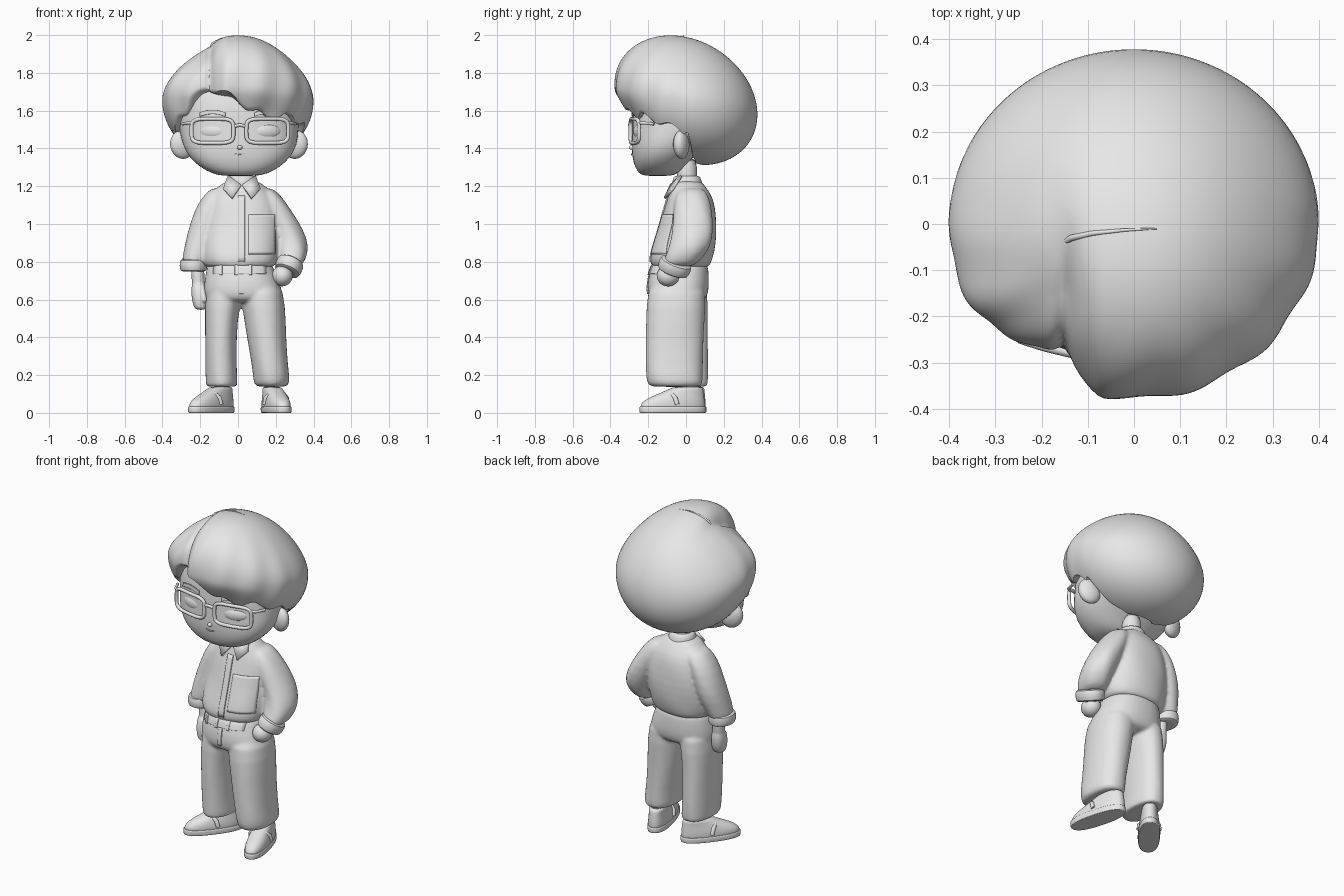
import bpy, bmesh, math
from mathutils import Vector, Matrix

if "Cube" in bpy.data.objects:
    bpy.data.objects.remove(bpy.data.objects["Cube"])

mat = bpy.data.materials.new("light_grey")
mat.diffuse_color = (0.8, 0.8, 0.8, 1)
mat.use_nodes = True
mat.node_tree.nodes["Principled BSDF"].inputs["Base Color"].default_value = mat.diffuse_color


def finish(name, bm, subdiv=0):
    bmesh.ops.recalc_face_normals(bm, faces=bm.faces[:])
    me = bpy.data.meshes.new(name)
    bm.to_mesh(me)
    bm.free()
    ob = bpy.data.objects.new(name, me)
    bpy.context.collection.objects.link(ob)
    me.materials.append(mat)
    if subdiv:
        m = ob.modifiers.new("smooth", 'SUBSURF')
        m.levels = m.render_levels = subdiv
    return ob


def loft(name, rings, p=2.3, n=32, ripple=0.0, subdiv=1, tf=None):
    """Stack of rounded rings (z, cx, cy, rx, ry)."""
    bm = bmesh.new()
    rows = []
    for z, cx, cy, rx, ry in rings:
        row = []
        for i in range(n):
            a = 2 * math.pi * i / n
            c, s = math.cos(a), math.sin(a)
            k = 1 + ripple * math.sin(5 * a + 22 * z)
            v = Vector((cx + k * rx * math.copysign(abs(c) ** (2 / p), c),
                        cy + k * ry * math.copysign(abs(s) ** (2 / p), s), z))
            row.append(bm.verts.new(tf @ v if tf else v))
        rows.append(row)
    for a, b in zip(rows, rows[1:]):
        for i in range(n):
            bm.faces.new((a[i], a[(i + 1) % n], b[(i + 1) % n], b[i]))
    bm.faces.new(rows[0])
    bm.faces.new(rows[-1])
    return finish(name, bm, subdiv)


def fuse(name, parts, voxel=.01, rounds=6):
    """Blend overlapping lofts into one continuous cloth surface."""
    dg = bpy.context.evaluated_depsgraph_get()
    dg.update()
    bm = bmesh.new()
    for ob in parts:
        ev = ob.evaluated_get(dg)
        bm.from_mesh(ev.to_mesh())
        ev.to_mesh_clear()
    for ob in parts:
        bpy.data.objects.remove(ob)
    ob = finish(name, bm)
    m = ob.modifiers.new("blend", 'REMESH')
    m.mode, m.voxel_size, m.use_smooth_shade = 'VOXEL', voxel, True
    m = ob.modifiers.new("relax", 'SMOOTH')
    m.factor, m.iterations = .5, rounds
    return ob


def ball(name, loc, size, rot=(0, 0, 0)):
    bm = bmesh.new()
    bmesh.ops.create_uvsphere(bm, u_segments=24, v_segments=14, radius=1)
    ob = finish(name, bm)
    ob.location, ob.scale, ob.rotation_euler = loc, size, rot
    return ob


def tube(name, pts, r, closed=False, radii=None, tf=None):
    cu = bpy.data.curves.new(name, 'CURVE')
    cu.dimensions, cu.bevel_depth, cu.bevel_resolution = '3D', r, 3
    cu.use_fill_caps = True
    sp = cu.splines.new('POLY')
    sp.points.add(len(pts) - 1)
    for i, q in enumerate(pts):
        v = tf @ Vector(q) if tf else Vector(q)
        sp.points[i].co = (*v, 1)
        sp.points[i].radius = radii[i] if radii else 1
    sp.use_cyclic_u = closed
    ob = bpy.data.objects.new(name, cu)
    bpy.context.collection.objects.link(ob)
    cu.materials.append(mat)
    return ob


def patch(name, target, x0, x1, z0, z1, bend=0.0, thick=0.008, offset=.003):
    """Thin plate pressed onto the front of another part."""
    bm = bmesh.new()
    bmesh.ops.create_grid(bm, x_segments=14, y_segments=14, size=1)
    for v in bm.verts:
        u, w = v.co.x, v.co.y
        v.co = ((x0 + x1) / 2 + u * (x1 - x0) / 2, -0.6,
                (z0 + z1) / 2 + w * (z1 - z0) / 2 - bend * u * u)
    ob = finish(name, bm)
    m = ob.modifiers.new("press", 'SHRINKWRAP')
    m.target, m.wrap_method = target, 'PROJECT'
    m.use_project_y = m.use_positive_direction = True
    m.offset = offset
    m = ob.modifiers.new("thick", 'SOLIDIFY')
    m.thickness, m.offset = thick, 0
    return ob


def step(a, b, x):
    t = min(1, max(0, (x - a) / (b - a)))
    return t * t * (3 - 2 * t)


# Head, with face details
head = loft("head", [(1.253, .01, -.15, .09, .07), (1.268, .01, -.145, .15, .105),
                     (1.30, .01, -.14, .21, .13), (1.35, .01, -.125, .268, .16),
                     (1.42, .01, -.09, .305, .2), (1.50, .005, -.045, .318, .24),
                     (1.60, 0, -.02, .325, .265), (1.70, 0, -.015, .31, .255),
                     (1.80, 0, -.01, .24, .2), (1.86, 0, 0, .14, .12)])
ball("nose", (.01, -.285, 1.405), (.014, .018, .012))
patch("mouth", head, -.015, .035, 1.364, 1.369, bend=-.005, thick=.006)
for s, nm in ((-1, "left"), (1, "right")):
    cx = .01 + s * .145
    ball(nm + "_ear", (.005 + s * .3, -.025, 1.42), (.066, .04, .076), (0, s * .25, s * -.3))
    patch(nm + "_eyebrow", head, cx - .068, cx + .068, 1.582, 1.604, bend=.014, offset=.006)
    ball(nm + "_closed_eye", (cx, -.244, 1.49), (.075, .03, .042), (0, 0, s * .3))
    # Glasses rim and arm
    rim = []
    for i in range(48):
        a = 2 * math.pi * i / 48
        c, q = math.cos(a), math.sin(a)
        x = cx + .111 * math.copysign(abs(c) ** .45, c)
        rim.append((x, -.294 + .7 * (x - .01) ** 2, 1.493 + .064 * math.copysign(abs(q) ** .45, q)))
    tube(nm + "_glasses_rim", rim, .0105, True)
    tube(nm + "_glasses_arm", [(.01 + s * .253, -.246, 1.535), (.01 + s * .275, -.23, 1.535),
                               (.005 + s * .298, -.17, 1.53)], .008)
tube("glasses_bridge", [(-.03, -.289, 1.515), (.01, -.298, 1.525), (.05, -.289, 1.515)], .009)

# Hair: sheared dome with a hem angle that varies around the head
HEM = [(-180, 167), (-120, 165), (-100, 150), (-92, 122), (-80, 120), (-65, 117), (-50, 107),
       (-38, 98), (-25, 86), (-12, 95), (0, 102), (15, 110), (28, 115), (45, 112), (60, 114),
       (80, 118), (92, 121), (100, 150), (120, 165), (180, 167)]


def hem_angle(d):
    for (a, ha), (b, hb) in zip(HEM, HEM[1:]):
        if a <= d <= b:
            return ha + (hb - ha) * (d - a) / (b - a)


def hair_point(az, th):
    w, front = math.cos(th), step(-.3, .6, math.cos(az))
    k = 1 + .013 * front * step(.4, 1.5, th) * math.sin(13 * az + 2.5 * th)
    k -= .12 * step(.45, 1, math.cos(az)) * step(1.6, 2.05, th)   # fringe tucks inwards
    x = k * .4 * (1 - .16 * step(0, 1, w)) * math.sin(th) * math.sin(az)
    y = -k * .378 * math.sin(th) * math.cos(az)
    z = .335 * w - .2 * y
    fwd = step(.06, -.2, y)
    low = step(-.06, -.17, x) * step(-.40, -.2, x) * fwd      # lower lock beside the parting
    groove = fwd * math.exp(-((x + .15) / .018) ** 2) * .025
    drop = .05 * step(-.1, -.19, x) * step(.2, .02, y)
    y *= 1 - .18 * low
    z = z * (1 - .11 * low - drop) if z > 0 else z
    g = 1 - groove / .35
    return Vector((x, y * g, 1.655 + z * g))


bm = bmesh.new()
NA, NT = 192, 40
centre = Vector((0, 0, 1.6))
top = bm.verts.new(hair_point(0, 0))
core = bm.verts.new(centre)
cols = []
for i in range(NA):
    d = -180 + 360 * i / NA
    az = math.radians(d)
    hem = math.radians(hem_angle(d) + (3 * math.sin(13 * az) if abs(d) < 90 else 0))
    col = [bm.verts.new(hair_point(az, hem * j / NT)) for j in range(1, NT + 1)]
    edge = col[-1].co
    col.append(bm.verts.new(centre + (edge - centre) * .95 - Vector((0, 0, .006))))
    col.append(bm.verts.new(centre + (edge - centre) * .8))
    cols.append(col)
for a, b in zip(cols, cols[1:] + cols[:1]):
    bm.faces.new((top, a[0], b[0]))
    for j in range(len(a) - 1):
        bm.faces.new((a[j], a[j + 1], b[j + 1], b[j]))
    bm.faces.new((a[-1], core, b[-1]))
finish("hair", bm)
tube("stray_hair", [(-.15, -.04, 1.92), (-.135, -.03, 1.955), (-.09, -.02, 1.98),
                    (-.02, -.013, 1.995), (.05, -.01, 1.988)], .007, radii=[1, 1, .8, .5, .2])

# Neck, shirt and collar
loft("neck", [(1.15, .022, .005, .056, .054), (1.25, .022, .005, .055, .053), (1.36, .022, .005, .056, .055)], 2)
torso = loft("torso", [(1.235, .02, .005, .078, .075), (1.20, .02, .01, .125, .09), (1.15, .02, .022, .172, .117),
                       (1.08, .02, .02, .195, .136), (.98, .02, .012, .203, .153), (.88, .015, -.01, .208, .166),
                       (.81, .01, -.028, .203, .167), (.775, .01, -.03, .186, .154), (.765, .01, -.03, .15, .13)],
             ripple=.014)
sleeve_l = loft("sleeve_l", [(1.195, -.09, .03, .05, .06), (1.15, -.115, .03, .068, .088), (1.08, -.15, .03, .078, .103),
                             (.95, -.193, .024, .077, .103), (.86, -.215, .0, .072, .092), (.80, -.23, -.012, .068, .082),
                             (.775, -.23, -.014, .055, .07)], 2.1, ripple=.025)
sleeve_r = loft("sleeve_r", [(1.195, .13, .03, .05, .06), (1.15, .16, .03, .068, .088), (1.08, .2, .035, .079, .103),
                             (.97, .26, .04, .087, .108), (.88, .29, .02, .087, .11), (.81, .286, -.02, .074, .1),
                             (.77, .273, -.045, .06, .08)], 2.1, ripple=.03)
shirt = fuse("shirt", [torso, sleeve_l, sleeve_r])
loft("collar_band", [(1.18, .02, .008, .09, .088), (1.22, .02, .006, .08, .08), (1.25, .021, .005, .071, .07),
                     (1.256, .021, .005, .064, .062)], 2)
for s, nm in ((-1, "left"), (1, "right")):
    bm = bmesh.new()
    bm.faces.new([bm.verts.new((.02 + s * x, y, z)) for x, y, z in
                  ((.072, -.025, 1.255), (.003, -.08, 1.205), (.052, -.112, 1.135), (.098, -.07, 1.185))])
    m = finish(nm + "_collar_flap", bm).modifiers.new("thick", 'SOLIDIFY')
    m.thickness, m.offset = .014, 0
patch("shirt_placket", shirt, .0, .036, .8, 1.15, thick=.008)
patch("chest_pocket", shirt, .055, .195, .84, 1.05, thick=.006)

# Hanging arm
loft("left_cuff", [(.748, -.235, -.015, .05, .065), (.75, -.236, -.015, .071, .083), (.78, -.237, -.015, .073, .086),
                   (.812, -.236, -.013, .071, .084), (.815, -.235, -.013, .055, .065)], 2.1)
forearm = loft("forearm", [(.62, -.207, -.025, .036, .036), (.70, -.21, -.02, .034, .036),
                           (.79, -.215, -.015, .037, .041)], 2)
palm = loft("palm", [(.545, -.197, -.045, .025, .028), (.56, -.198, -.043, .036, .04), (.60, -.203, -.036, .042, .05),
                     (.65, -.206, -.03, .042, .05), (.70, -.21, -.022, .034, .036)], 2.2)
thumb = loft("thumb", [(.585, -.178, -.085, .01, .01), (.6, -.178, -.082, .016, .017), (.66, -.19, -.06, .019, .02),
                       (.69, -.2, -.04, .02, .02)], 2, n=16)
fuse("left_hand", [forearm, palm, thumb], .006, 3)

# Bent arm with the hand in its pocket
tilt = Matrix.Translation((.27, -.06, .775)) @ Matrix.Rotation(.4, 4, 'Y') @ Matrix.Rotation(-.35, 4, 'X')
loft("right_cuff", [(-.035, 0, 0, .05, .065), (-.033, 0, 0, .07, .085), (0, 0, 0, .074, .089),
                    (.033, 0, 0, .072, .087), (.035, 0, 0, .05, .065)], 2.1, tf=tilt)
ball("right_hand", (.234, -.095, .725), (.055, .06, .055), (0, .5, 0))

# Trousers
hips = loft("hips", [(.80, .01, -.03, .165, .14), (.775, .01, -.032, .175, .15), (.70, .02, -.04, .198, .163),
                     (.64, .027, -.043, .21, .163), (.60, .028, -.045, .2, .15), (.58, .025, -.045, .12, .11)])
leg_l = loft("leg_l", [(.72, -.06, -.035, .11, .15), (.56, -.086, -.036, .09, .152), (.4, -.091, -.034, .083, .15),
                       (.25, -.09, -.03, .083, .148), (.16, -.086, -.028, .084, .146), (.140, -.086, -.027, .083, .143),
                       (.138, -.086, -.027, .06, .11)], 2.2, ripple=.012)
leg_r = loft("leg_r", [(.72, .11, -.045, .118, .153), (.56, .138, -.054, .114, .157), (.4, .15, -.06, .104, .153),
                       (.25, .17, -.063, .095, .152), (.18, .178, -.06, .097, .15), (.142, .178, -.055, .09, .143),
                       (.138, .178, -.055, .06, .11)], 2.2, ripple=.012)
trousers = fuse("trousers", [hips, leg_l, leg_r], .009)
patch("trouser_waistband", trousers, -.13, .15, .735, .78, thick=.006)
patch("trouser_fly", trousers, .005, .03, .63, .735, thick=.006)
for x in (-.09, -.01, .065):
    patch("belt_loop", trousers, x - .007, x + .007, .73, .785, thick=.009, offset=.007)

# Loafers turned outwards
for nm, x, y, ang, size in (("left", -.085, .035, -.66, .92), ("right", .178, .02, .26, .95)):
    tf = (Matrix.Translation((x, y, 0)) @ Matrix.Rotation(ang, 4, 'Z')
          @ Matrix.Diagonal((size, size, 1, 1)))
    loft(nm + "_sole", [(0, 0, -.1, .05, .17), (0, 0, -.1, .066, .187), (.004, 0, -.1, .068, .19), (.028, 0, -.1, .069, .191),
                        (.034, 0, -.1, .067, .189), (.035, 0, -.1, .05, .17)], 2.4, tf=tf)
    loft(nm + "_shoe", [(.01, 0, -.1, .06, .18), (.03, 0, -.1, .065, .186), (.055, 0, -.097, .065, .182),
                        (.08, 0, -.077, .06, .16), (.105, 0, -.045, .053, .124), (.132, 0, -.015, .05, .09),
                        (.138, 0, -.008, .043, .077)], 2.3, tf=tf)
    loft(nm + "_ankle", [(.09, 0, .005, .043, .055), (.22, 0, 0, .045, .055)], 2, tf=tf)
    tube(nm + "_shoe_strap", [(-.064, -.09, .045), (-.06, -.1, .08), (-.036, -.118, .102), (0, -.124, .11),
                              (.036, -.118, .102), (.06, -.1, .08), (.064, -.09, .045)], .012, tf=tf)

# Smooth shading with sharp edges kept
for ob in bpy.context.scene.objects:
    if ob.type == 'MESH':
        ob.select_set(True)
        bpy.context.view_layer.objects.active = ob
bpy.ops.object.shade_smooth_by_angle(angle=math.radians(50))
